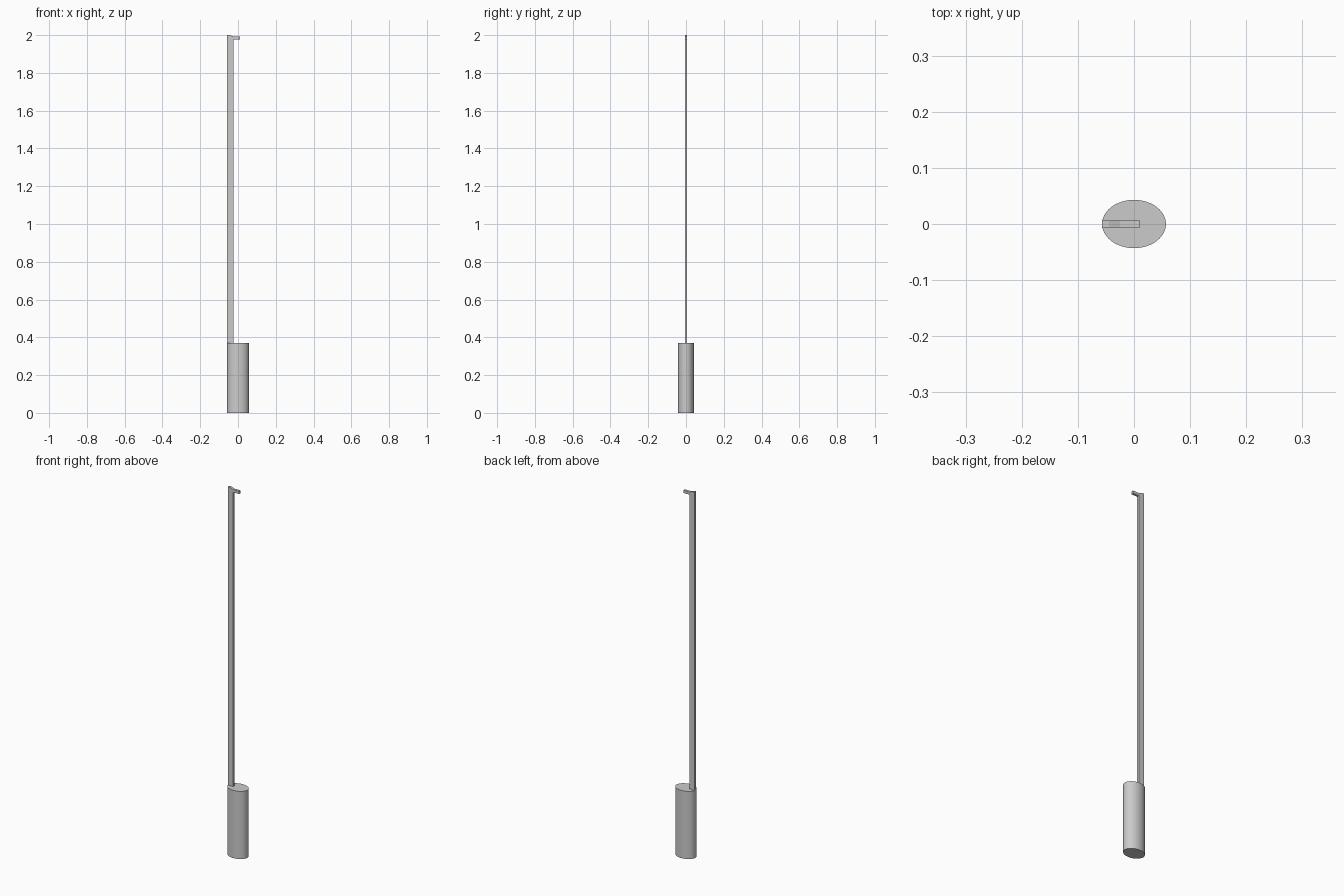
import bpy, bmesh

if "Cube" in bpy.data.objects:
    bpy.data.objects.remove(bpy.data.objects["Cube"])

# Elliptical grip at the bottom
bpy.ops.mesh.primitive_cylinder_add(vertices=48, radius=1, depth=0.37, location=(0, 0, 0.185))
base = bpy.context.object
base.name = "base_cylinder"
base.scale = (0.057, 0.043, 1)
bpy.ops.object.transform_apply(location=False, rotation=False, scale=True)
bpy.ops.object.shade_smooth_by_angle()

# Flat pole with a short hooked tip, extruded from its side profile
profile = [(-0.057, 0.369), (-0.025, 0.369), (-0.025, 1.978), (0.011, 1.978),
           (0.011, 1.993), (-0.025, 1.993), (-0.045, 2.0), (-0.057, 2.0)]
half = 0.0065
bm = bmesh.new()
face = bm.faces.new([bm.verts.new((x, -half, z)) for x, z in profile])
ext = bmesh.ops.extrude_face_region(bm, geom=[face])
verts = [g for g in ext["geom"] if isinstance(g, bmesh.types.BMVert)]
bmesh.ops.translate(bm, verts=verts, vec=(0, 2 * half, 0))
bmesh.ops.recalc_face_normals(bm, faces=bm.faces)
mesh = bpy.data.meshes.new("hooked_pole")
bm.to_mesh(mesh)
bm.free()
bpy.context.collection.objects.link(bpy.data.objects.new("hooked_pole", mesh))
